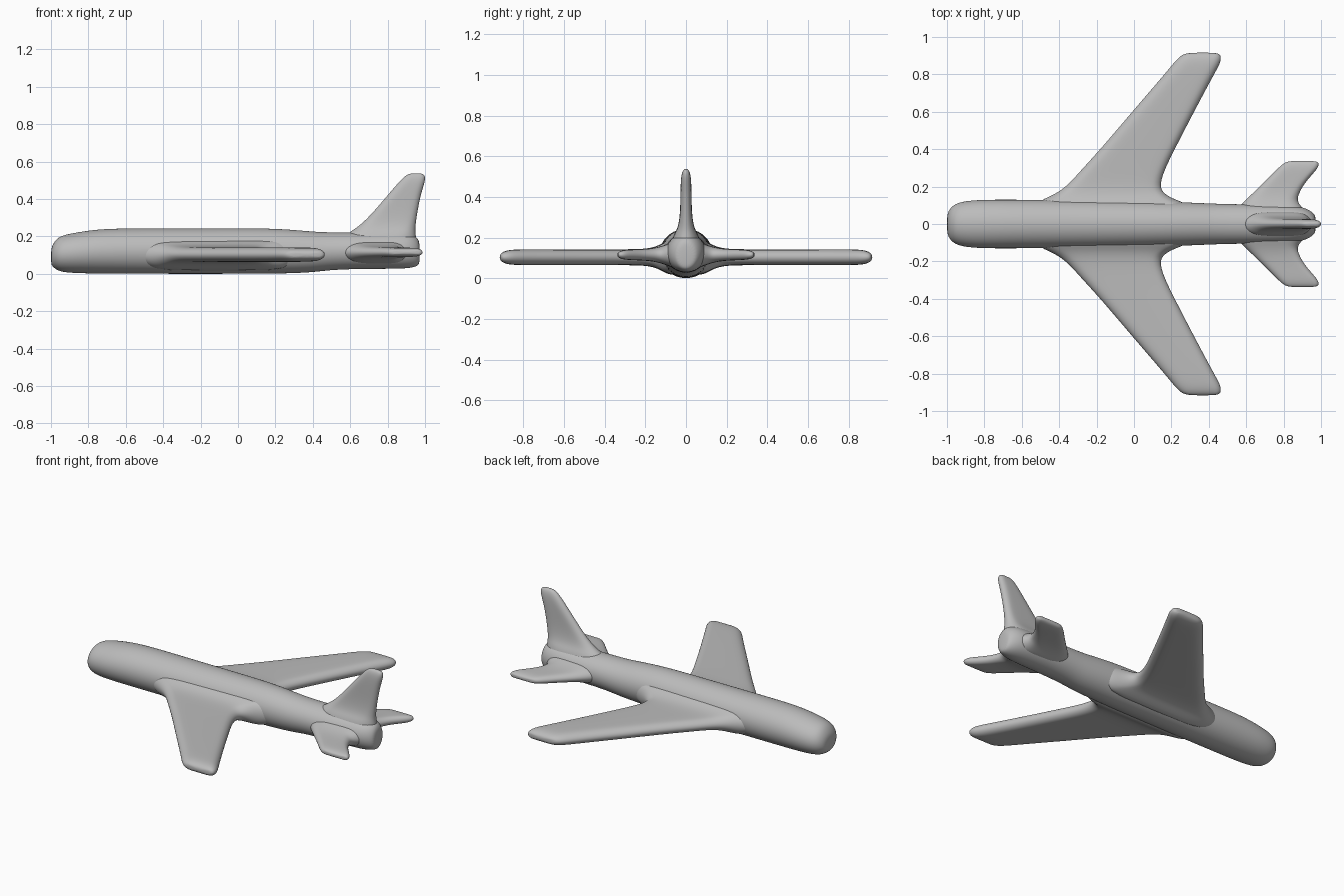
import bpy, bmesh, math

cube = bpy.data.objects.get("Cube")
if cube:
    bpy.data.objects.remove(cube, do_unlink=True)

# One plain grey for the whole aircraft
grey = bpy.data.materials.new("plain_grey")
grey.use_nodes = True
COLOUR = (0.5, 0.5, 0.5, 1.0)
grey.diffuse_color = COLOUR
grey.node_tree.nodes["Principled BSDF"].inputs["Base Color"].default_value = COLOUR


def loft(name, rings):
    """Skin a list of closed rings, cap the ends and smooth the result."""
    bm = bmesh.new()
    loops = [[bm.verts.new(p) for p in ring] for ring in rings]
    n = len(loops[0])
    for a, b in zip(loops, loops[1:]):
        for i in range(n):
            j = (i + 1) % n
            bm.faces.new((a[i], a[j], b[j], b[i]))
    bm.faces.new(loops[0])
    bm.faces.new(loops[-1])
    bmesh.ops.recalc_face_normals(bm, faces=bm.faces[:])
    mesh = bpy.data.meshes.new(name)
    bm.to_mesh(mesh)
    bm.free()
    mesh.materials.append(grey)
    mesh.shade_smooth()
    obj = bpy.data.objects.new(name, mesh)
    bpy.context.collection.objects.link(obj)
    sub = obj.modifiers.new("Smooth", 'SUBSURF')
    sub.levels = sub.render_levels = 2
    return obj


def blade_section(lead, trail, h):
    """Flat plate section with rounded edges: list of (chord, thickness)."""
    chord = trail - lead
    r_lead, r_trail = min(2.0 * h, 0.4 * chord), min(1.5 * h, 0.4 * chord)
    angles = [math.pi * (i / 6 - 0.5) for i in range(7)]
    pts = [(trail - r_trail + r_trail * math.cos(a), h * math.sin(a)) for a in angles]
    pts.append(((lead + trail) / 2, h))
    pts += [(lead + r_lead - r_lead * math.cos(a), -h * math.sin(a)) for a in angles]
    pts.append(((lead + trail) / 2, -h))
    return pts


def blade(name, stations, place):
    """Loft plate sections (span, lead, trail, half thickness) along the span."""
    loft(name, [[place(c, t, span) for c, t in blade_section(lead, trail, h)]
                for span, lead, trail, h in stations])


# Fuselage: x, bottom, top, half width
body = [
    (-1.000, 0.050, 0.130, 0.045), (-0.990, 0.038, 0.160, 0.075),
    (-0.965, 0.016, 0.195, 0.104), (-0.920, 0.006, 0.212, 0.121),
    (-0.840, 0.002, 0.226, 0.130), (-0.720, 0.000, 0.244, 0.132),
    (-0.450, -0.001, 0.244, 0.130), (0.000, -0.001, 0.244, 0.125),
    (0.220, 0.000, 0.244, 0.119), (0.400, 0.006, 0.226, 0.111),
    (0.500, 0.022, 0.222, 0.107), (0.700, 0.026, 0.222, 0.105),
    (0.850, 0.026, 0.222, 0.100), (0.920, 0.030, 0.220, 0.086),
    (0.960, 0.040, 0.195, 0.060), (0.972, 0.058, 0.165, 0.038),
]
rings = []
for x, lo, hi, w in body:
    angles = [math.tau * i / 24 for i in range(24)]
    rings.append([(x, w * math.cos(a), (lo + hi) / 2 + (hi - lo) / 2 * math.sin(a))
                  for a in angles])
loft("fuselage", rings)

# Swept wings and tailplanes, with thick flared roots, on both sides
wing = [
    (0.040, -0.56, 0.34, 0.100), (0.105, -0.54, 0.30, 0.076),
    (0.135, -0.485, 0.21, 0.058), (0.170, -0.405, 0.150, 0.046),
    (0.220, -0.345, 0.142, 0.040), (0.300, -0.275, 0.170, 0.039),
    (0.400, -0.182, 0.220, 0.039), (0.600, -0.013, 0.323, 0.039),
    (0.800, 0.160, 0.430, 0.039), (0.865, 0.212, 0.467, 0.037),
    (0.900, 0.247, 0.467, 0.028), (0.917, 0.285, 0.450, 0.012),
]
tailplane = [
    (0.030, 0.53, 0.950, 0.075), (0.090, 0.555, 0.900, 0.054),
    (0.125, 0.590, 0.872, 0.041), (0.165, 0.633, 0.885, 0.032),
    (0.210, 0.680, 0.908, 0.028), (0.260, 0.731, 0.950, 0.026),
    (0.300, 0.770, 0.986, 0.024), (0.326, 0.800, 0.990, 0.018),
    (0.338, 0.830, 0.975, 0.008),
]
for side, s in (("front", -1), ("back", 1)):
    blade(side + "_wing", wing, lambda c, t, d, s=s: (c, s * d, 0.103 + t))
    blade(side + "_tailplane", tailplane, lambda c, t, d, s=s: (c, s * d, 0.115 + t))

# Upright tail fin
fin = [
    (0.120, 0.52, 0.965, 0.080), (0.205, 0.56, 0.955, 0.066),
    (0.235, 0.615, 0.950, 0.046), (0.275, 0.668, 0.953, 0.034),
    (0.340, 0.730, 0.962, 0.028), (0.430, 0.806, 0.980, 0.027),
    (0.495, 0.862, 1.002, 0.025), (0.525, 0.893, 1.002, 0.018),
    (0.538, 0.920, 0.985, 0.008),
]
blade("tail_fin", fin, lambda c, t, d: (c, t, d))
